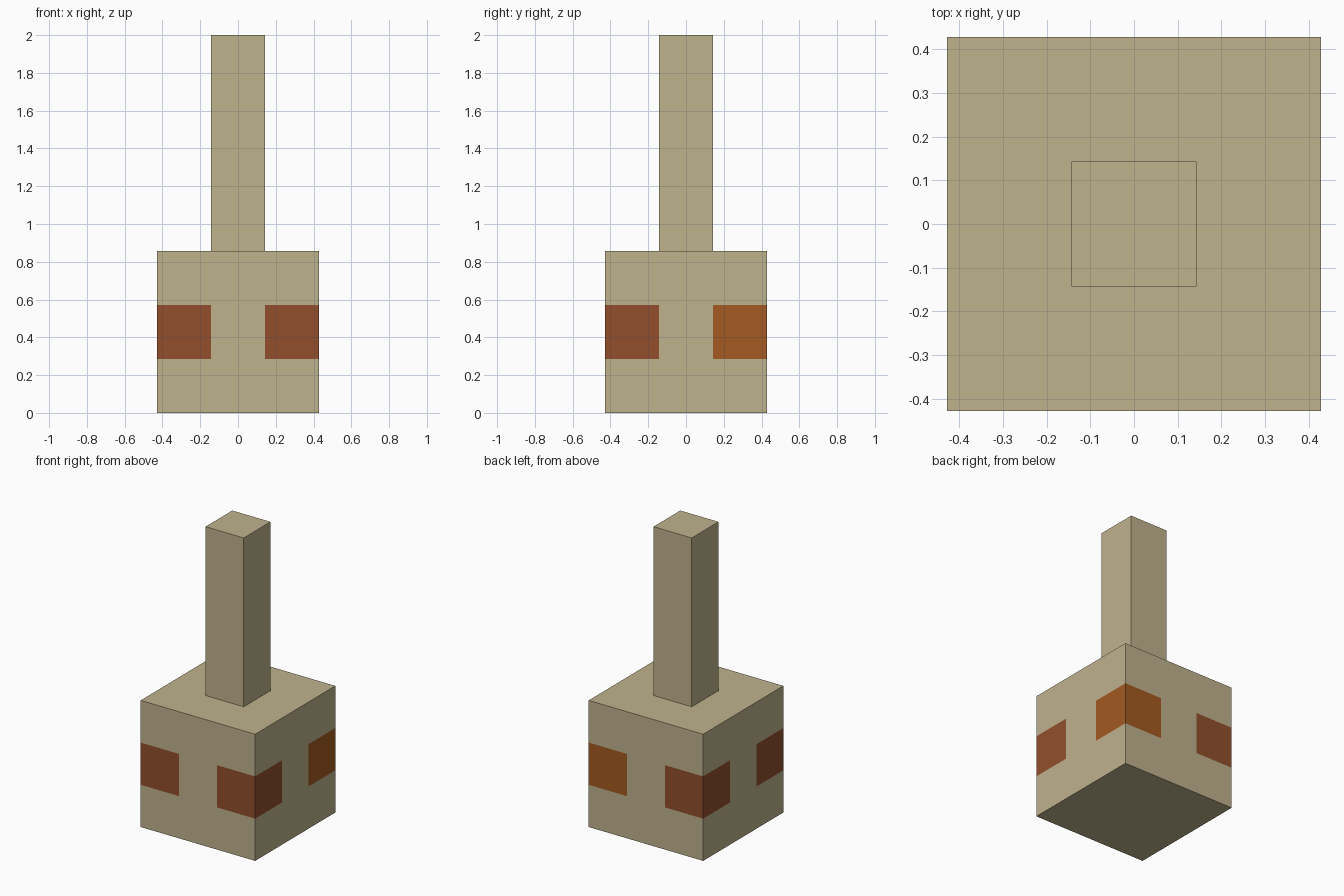
import bpy, bmesh
from mathutils import Vector

if "Cube" in bpy.data.objects:
    bpy.data.objects.remove(bpy.data.objects["Cube"])

U = 1 / 7  # grid unit: the model is 14 units tall


def material(name, rgb):
    m = bpy.data.materials.new(name)
    m.diffuse_color = (*rgb, 1)
    m.use_nodes = True
    m.node_tree.nodes["Principled BSDF"].inputs["Base Color"].default_value = m.diffuse_color
    return m


stone = material("pale_stone", (0.521, 0.445, 0.266))
red = material("red_brown", (0.287, 0.078, 0.026))
orange = material("orange_brown", (0.366, 0.102, 0.015))


def box(name, half, z0, z1, mats, cuts=()):
    """Square box from z0 to z1, sliced by (point, normal) planes."""
    bm = bmesh.new()
    bmesh.ops.create_cube(bm, size=1)
    for v in bm.verts:
        v.co = Vector((v.co.x * 2 * half, v.co.y * 2 * half,
                       z0 + (v.co.z + 0.5) * (z1 - z0)))
    for co, no in cuts:
        bmesh.ops.bisect_plane(bm, geom=bm.verts[:] + bm.edges[:] + bm.faces[:],
                               plane_co=co, plane_no=no)
    me = bpy.data.meshes.new(name)
    bm.to_mesh(me)
    bm.free()
    for m in mats:
        me.materials.append(m)
    ob = bpy.data.objects.new(name, me)
    bpy.context.collection.objects.link(ob)
    return ob


# Base block, sliced so the corner patches are faces of their own
cuts = [((s * U, 0, 0), (1, 0, 0)) for s in (-1, 1)]
cuts += [((0, s * U, 0), (0, 1, 0)) for s in (-1, 1)]
cuts += [((0, 0, h * U), (0, 0, 1)) for h in (2, 4)]
base = box("base_block", 3 * U, 0, 6 * U, [stone, red, orange], cuts)

# Corner patches: middle band only, one corner in orange
for p in base.data.polygons:
    c = p.center
    if (abs(p.normal.z) < 0.5 and 2 * U < c.z < 4 * U
            and abs(c.x) > U and abs(c.y) > U):
        p.material_index = 2 if c.x > 0 and c.y > 0 else 1

# Upright post
box("post", U, 6 * U, 14 * U, [stone])
